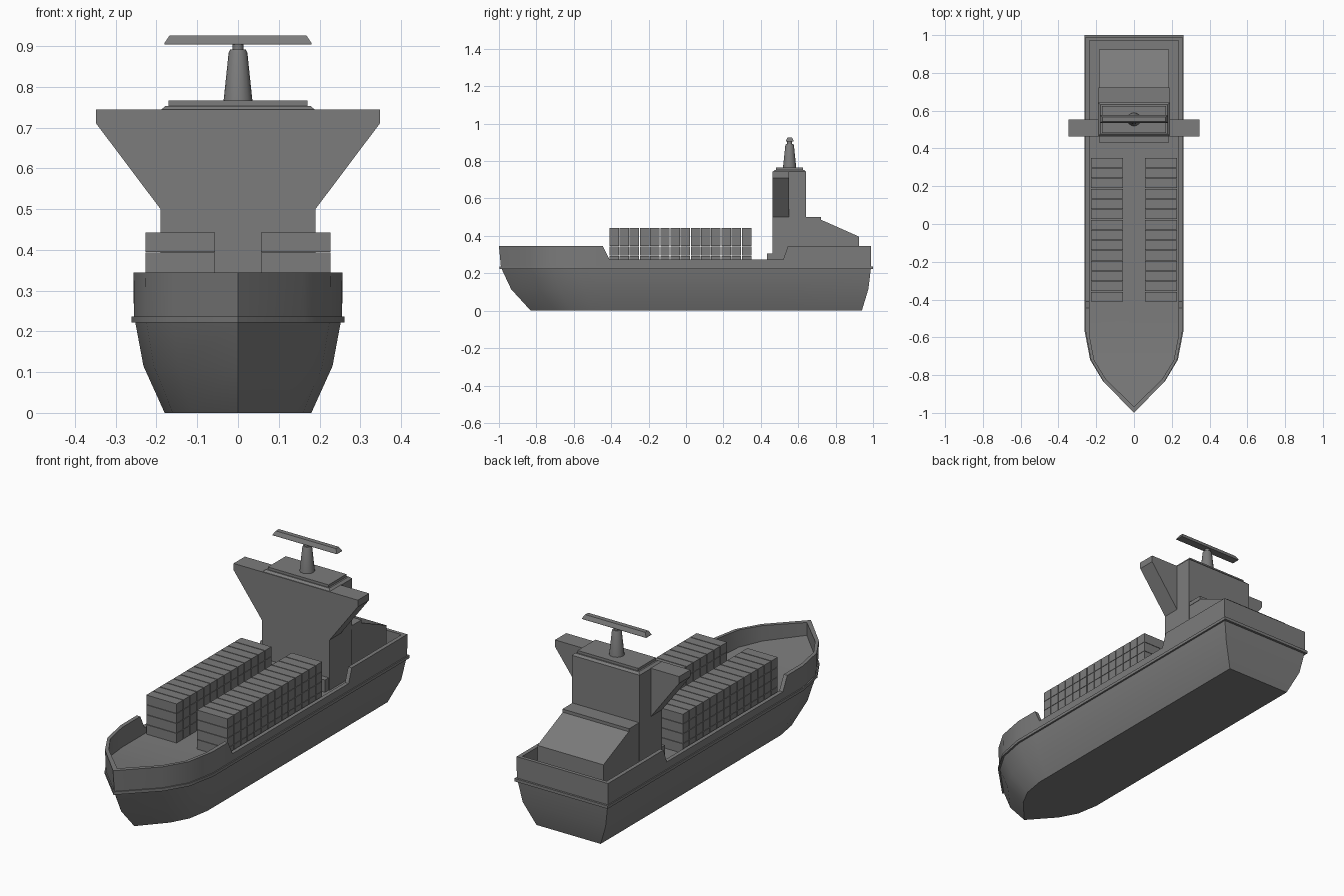
import bpy, bmesh, math

if "Cube" in bpy.data.objects:
    bpy.data.objects.remove(bpy.data.objects["Cube"])

def make(name, verts, faces, smooth=None):
    bm = bmesh.new()
    vs = [bm.verts.new(v) for v in verts]
    for f in faces:
        bm.faces.new([vs[i] for i in f])
    bmesh.ops.recalc_face_normals(bm, faces=bm.faces)
    me = bpy.data.meshes.new(name)
    bm.to_mesh(me)
    bm.free()
    ob = bpy.data.objects.new(name, me)
    bpy.context.collection.objects.link(ob)
    ob.data.materials.append(grey)
    if smooth:
        bpy.ops.object.select_all(action='DESELECT')
        ob.select_set(True)
        bpy.context.view_layer.objects.active = ob
        bpy.ops.object.shade_smooth_by_angle(angle=math.radians(smooth))
    return ob

def loft(name, rings, caps=True, smooth=None):
    n = len(rings[0])
    verts = [v for r in rings for v in r]
    faces = [(k*n+i, k*n+(i+1) % n, (k+1)*n+(i+1) % n, (k+1)*n+i)
             for k in range(len(rings)-1) for i in range(n)]
    if caps is True:
        faces += [tuple(range(n)), tuple(range((len(rings)-1)*n, len(rings)*n))]
    elif caps:
        faces += caps
    return make(name, verts, faces, smooth)

def rect(x, y0, y1, z):
    return [(-x, y0, z), (x, y0, z), (x, y1, z), (-x, y1, z)]

def box(name, x0, x1, y0, y1, z0, z1):
    return loft(name, [[(x0, y0, z), (x1, y0, z), (x1, y1, z), (x0, y1, z)] for z in (z0, z1)])

# Dark grey paint for the whole ship
grey = bpy.data.materials.new("dark_grey")
grey.diffuse_color = (.2, .2, .2, 1)
grey.use_nodes = True
grey.node_tree.nodes["Principled BSDF"].inputs["Base Color"].default_value = grey.diffuse_color

# Hull: half outline (x, y, bulwark height), lofted through levels, then over the bulwark to the deck
half = [(0, -1, .345), (.16, -.835, .345), (.227, -.72, .345), (.255, -.57, .345),
        (.255, -.445, .345), (.255, -.41, .275), (.255, .52, .275),
        (.255, .545, .345), (.255, .99, .345)]

def ring(w, tip, shoulder, stern, zfun):
    pts = []
    for i, (x, y, h) in enumerate(half):
        if i < 4:
            y = tip + (y + 1) / .43 * (shoulder - tip)
        if i == 8:
            y = stern
        pts.append((x * w / .255, y, zfun(i, h)))
    return pts + [(-x, y, z) for x, y, z in reversed(pts[1:])]

def flat(z):
    return lambda i, h: z

def top(i, h):
    return h

def deck(i, h):
    return (.28, .2665, .257, .245)[min(i, 3)]

rings = [ring(.18, -.83, -.5, .94, flat(0)),
         ring(.232, -.935, -.54, .975, flat(.115)),
         ring(.252, -.985, -.57, .988, flat(.222)),
         ring(.261, -.997, -.57, 1.0, flat(.222)),
         ring(.261, -.997, -.57, 1.0, flat(.237)),
         ring(.255, -.99, -.57, .99, flat(.237)),
         ring(.256, -1, -.57, .99, top),
         ring(.236, -.967, -.59, .972, top),
         ring(.236, -.967, -.59, .972, deck)]
n = len(rings[0])
b = (len(rings) - 1) * n
caps = [tuple(range(n)),
        tuple(b + i for i in range(3, n - 2)),
        tuple(b + i for i in (n-3, n-2, n-1, 0, 1, 2, 3))]
loft("hull", rings, caps, 30)

# Containers: two stacks, 14 rows, 4 tiers
pitch = .763 / 14
for side, sx in (("left", -1), ("right", 1)):
    for r in range(14):
        y = -.41 + r * pitch
        for t in range(4):
            z = .245 + t * .05
            a, c = sorted((sx * .057, sx * .227))
            box(f"container_{side}_{r}_{t}", a, c, y, y + pitch - .004, z, z + .048)

# Bridge house and its flared wings
box("bridge_house", -.19, .19, .5, .642, .24, .743)
prof = [(.19, .24), (.19, .5), (.348, .71), (.348, .744)]
prof += [(-x, z) for x, z in reversed(prof)]
loft("bridge_wings", [[(x, y, z) for x, z in prof] for y in (.462, .552)])
box("house_front_base", -.185, .185, .432, .47, .24, .307)

# Roof plates
loft("roof_skirt", [rect(.19, .465, .642, .743), rect(.178, .477, .632, .753)])
box("roof_plate", -.17, .17, .482, .625, .752, .766)

# Aft deckhouse with sloped roof
aft = [(.63, .24), (.925, .24), (.925, .396), (.72, .487), (.63, .487)]
loft("aft_house", [[(s * .185, y, z) for y, z in aft] for s in (-1, 1)])
box("aft_house_top", -.187, .187, .63, .722, .482, .502)

# Radar mast and scanner bar
def disc(r, z):
    return [(r * math.cos(2*math.pi*i/16), .554 + r * math.sin(2*math.pi*i/16), z) for i in range(16)]
loft("radar_mast", [disc(.036, .76), disc(.023, .884), disc(.019, .892),
                    disc(.013, .892), disc(.013, .908)], True, 30)
loft("radar_bar", [rect(.18, .534, .576, .904), rect(.18, .534, .576, .908),
                   rect(.168, .543, .567, .926)])
